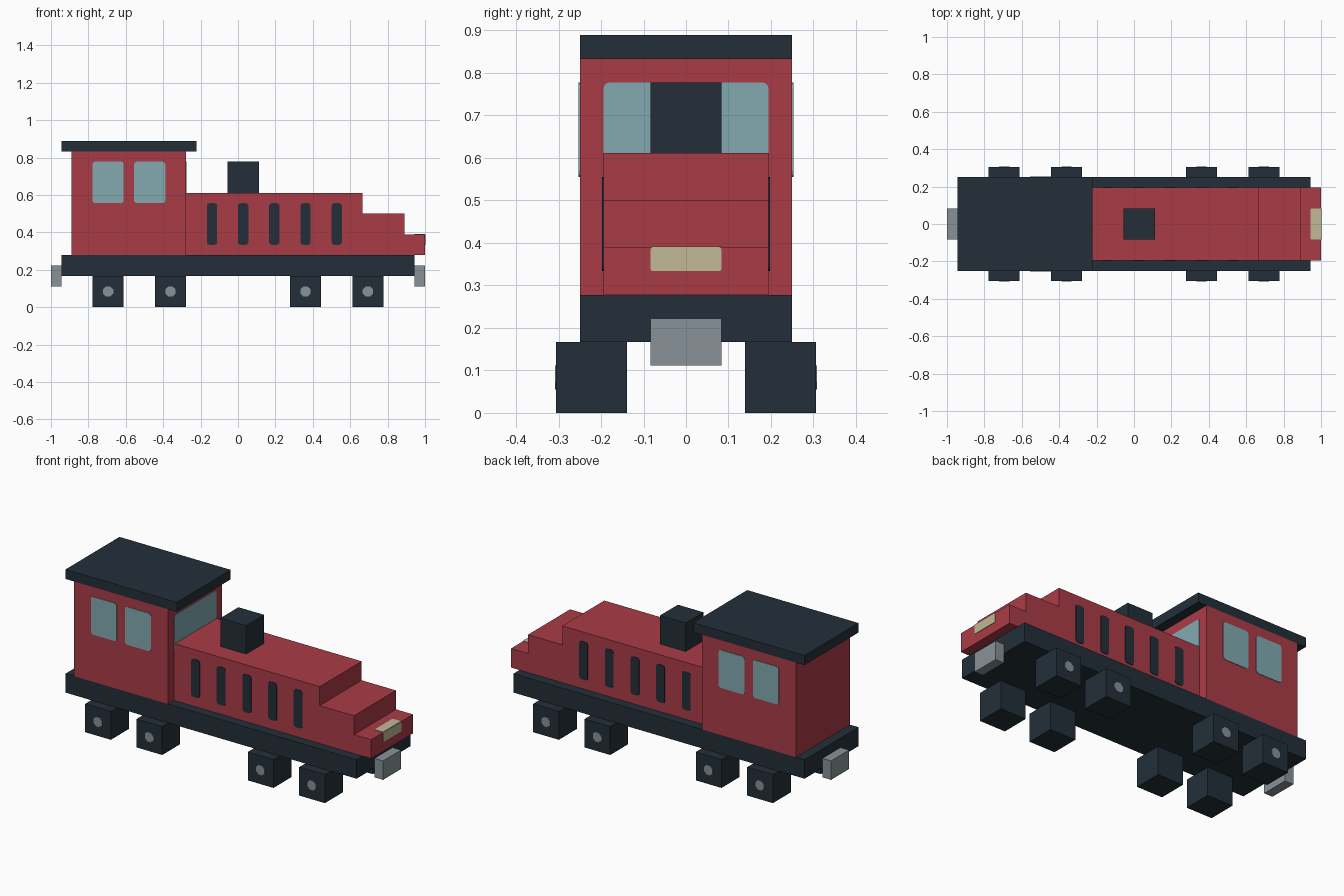
import bpy, bmesh, math
from mathutils import Vector

if "Cube" in bpy.data.objects:
    bpy.data.objects.remove(bpy.data.objects["Cube"], do_unlink=True)

U = 1 / 18        # block unit: the engine is 36 units long
THIN = 0.003      # height of painted details above the surface


def material(name, rgb):
    linear = [((c / 255 + 0.055) / 1.055) ** 2.4 for c in rgb] + [1]
    mat = bpy.data.materials.new(name)
    mat.use_nodes = True
    mat.diffuse_color = linear
    mat.node_tree.nodes["Principled BSDF"].inputs["Base Color"].default_value = linear
    return mat


red = material("red_paint", (170, 59, 70))
dark = material("dark_steel", (35, 47, 57))
glass = material("window_glass", (130, 170, 177))
grey = material("grey_metal", (136, 146, 153))
cream = material("lamp_cream", (194, 184, 150))


def prism(name, points, direction, mat):
    """Extrude a closed outline along a direction."""
    bm = bmesh.new()
    face = bm.faces.new([bm.verts.new(p) for p in points])
    extruded = bmesh.ops.extrude_face_region(bm, geom=[face])["geom"]
    verts = [g for g in extruded if isinstance(g, bmesh.types.BMVert)]
    bmesh.ops.translate(bm, verts=verts, vec=direction)
    bmesh.ops.recalc_face_normals(bm, faces=bm.faces)
    mesh = bpy.data.meshes.new(name)
    bm.to_mesh(mesh)
    bm.free()
    mesh.materials.append(mat)
    obj = bpy.data.objects.new(name, mesh)
    bpy.context.collection.objects.link(obj)
    return obj


def box(name, x, y, z, mat):
    """Box from (low, high) ranges in block units."""
    outline = [(x[i] * U, y[j] * U, z[0] * U) for i, j in ((0, 0), (1, 0), (1, 1), (0, 1))]
    return prism(name, outline, (0, 0, (z[1] - z[0]) * U), mat)


def plate(name, centre, normal, across, up, size, radius, mat):
    """Thin rounded rectangle; centre and size in block units."""
    normal, across, up = Vector(normal), Vector(across), Vector(up)
    w, h = size[0] * U / 2 - radius, size[1] * U / 2 - radius
    outline = []
    for k, (sx, sy) in enumerate(((1, 1), (-1, 1), (-1, -1), (1, -1))):
        for step in range(3):
            a = math.radians(90 * k + 45 * step)
            outline.append(Vector(centre) * U - normal * THIN
                           + across * (sx * w + radius * math.cos(a))
                           + up * (sy * h + radius * math.sin(a)))
    return prism(name, outline, normal * 2 * THIN, mat)


X, Y, Z = (1, 0, 0), (0, 1, 0), (0, 0, 1)

# Frame, cab, roof and chimney
box("chassis", (-17, 17), (-4.5, 4.5), (3, 5), dark)
box("cab", (-16, -5), (-4.5, 4.5), (5, 15), red)
box("roof", (-17, -4), (-4.5, 4.5), (15, 16), dark)
box("chimney", (-1, 2), (-1.5, 1.5), (11, 14), dark)

# Stepped hood
steps = [(-5, 5), (18, 5), (18, 7), (16, 7), (16, 9), (12, 9), (12, 11), (-5, 11)]
prism("hood", [(x * U, -3.5 * U, z * U) for x, z in steps], (0, 7 * U, 0), red)

# Couplers at both ends
box("rear_coupler", (-18, -17), (-1.5, 1.5), (2, 4), grey)
box("front_coupler", (17, 18), (-1.5, 1.5), (2, 4), grey)

# Parts repeated on both sides
for side, label in ((-1, "right"), (1, "left")):
    normal = (0, side, 0)
    for n, x in enumerate((-12.5, -6.5, 6.5, 12.5), 1):
        box(f"{label}_wheel_{n}", (x - 1.5, x + 1.5), sorted((side * 2.5, side * 5.5)), (0, 3), dark)
        disc = bpy.data.objects[f"{label}_wheel_{n}"]
        hub = [Vector((x * U + 0.03 * math.cos(a), side * (5.5 * U - THIN), 1.5 * U + 0.03 * math.sin(a)))
               for a in [math.radians(22.5 + 45 * k) for k in range(8)]]
        prism(f"{label}_hub_{n}", hub, (0, side * 2 * THIN, 0), grey).parent = disc
    for n, x in enumerate((-12.5, -8.5), 1):
        plate(f"{label}_cab_window_{n}", (x, side * 4.5, 12), normal, X, Z, (3, 4), 0.014, glass)
    for n in range(5):
        plate(f"{label}_louver_{n + 1}", (3 * n - 2.5, side * 3.5, 8), normal, X, Z, (1, 4), 0.014, dark)

# Windscreen, and the lamp wrapped over the nose edge
plate("windscreen", (-5, 0, 12), X, Y, Z, (7, 4), 0.014, glass)
plate("lamp_front", (18, 0, 6.5), X, Y, Z, (3, 1), 0.005, cream)
plate("lamp_top", (17.5, 0, 7), Z, Y, X, (3, 1), 0.005, cream)
